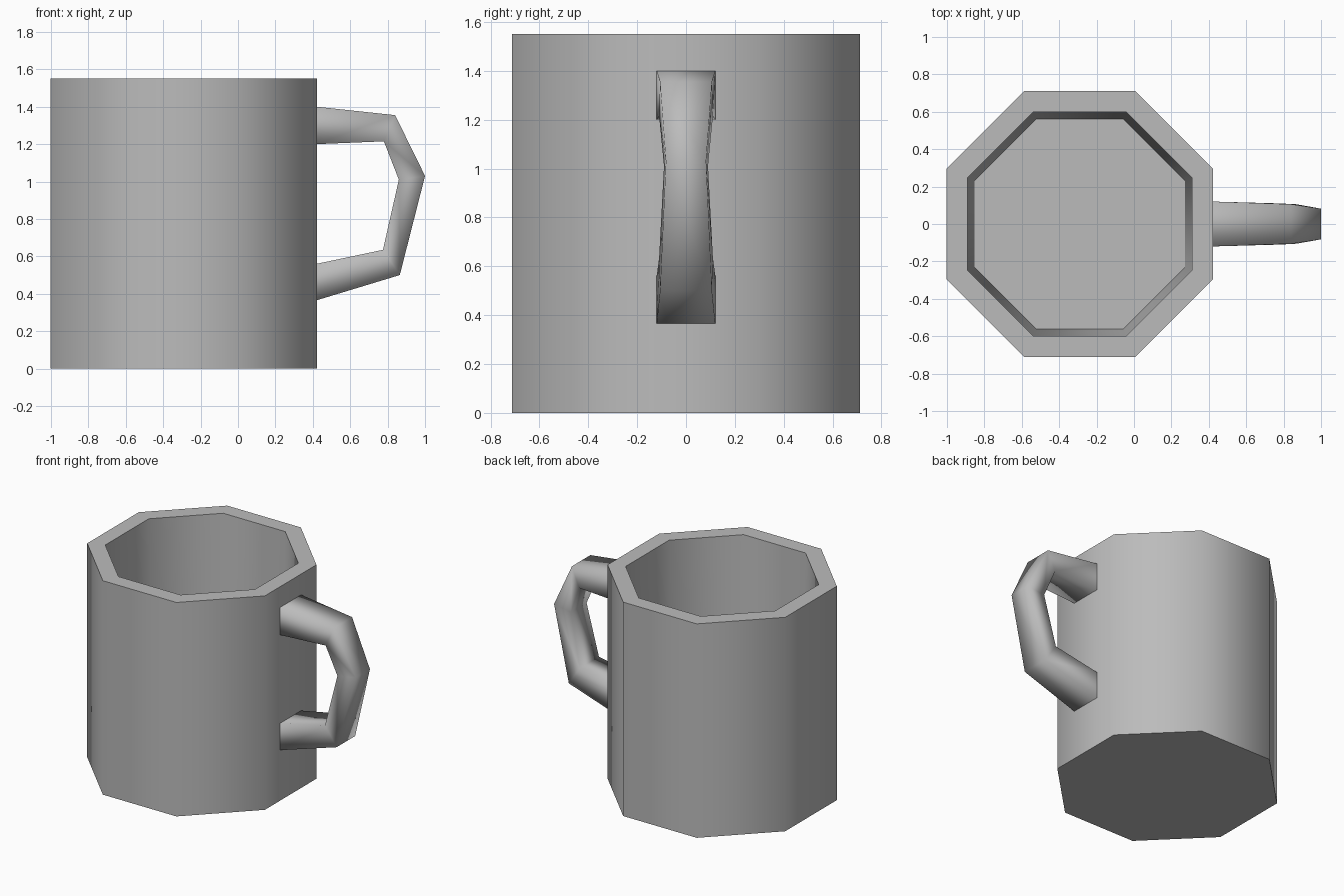
import bpy
import bmesh
from math import cos, sin, pi, radians

cube = bpy.data.objects.get("Cube")
if cube:
    bpy.data.objects.remove(cube, do_unlink=True)

GREY = (0.5, 0.5, 0.5, 1.0)
mat = bpy.data.materials.new("ceramic grey")
mat.use_nodes = True
mat.diffuse_color = GREY
mat.node_tree.nodes["Principled BSDF"].inputs["Base Color"].default_value = GREY


def loft(name, rings, cap, smooth_angle):
    """Skin a list of vertex rings into one mesh object."""
    bm = bmesh.new()
    loops = [[bm.verts.new(p) for p in ring] for ring in rings]
    for a, b in zip(loops, loops[1:]):
        n = len(a)
        for i in range(n):
            j = (i + 1) % n
            bm.faces.new((a[i], a[j], b[j], b[i]))
    if cap:
        bm.faces.new(loops[0][::-1])
        bm.faces.new(loops[-1])
    bmesh.ops.recalc_face_normals(bm, faces=bm.faces)
    mesh = bpy.data.meshes.new(name)
    bm.to_mesh(mesh)
    bm.free()
    mesh.materials.append(mat)
    obj = bpy.data.objects.new(name, mesh)
    bpy.context.collection.objects.link(obj)
    bpy.ops.object.select_all(action='DESELECT')
    obj.select_set(True)
    bpy.context.view_layer.objects.active = obj
    bpy.ops.object.shade_smooth_by_angle(angle=radians(smooth_angle))
    return obj


def octagon(apothem, z):
    r = apothem / cos(pi / 8)
    angles = [pi / 8 + i * pi / 4 for i in range(8)]
    return [(-0.29 + r * cos(a), r * sin(a), z) for a in angles]


# Mug body: outer wall, rim, tapered inner wall and floor
loft("mug_body", [octagon(0.712, 0), octagon(0.712, 1.55),
                  octagon(0.60, 1.55), octagon(0.562, 0.11)], True, 50)

# Handle sections: outer x, z, inner x, z, outer and inner half width
sections = [
    (0.42, 1.40, 0.42, 1.20, 0.12, 0.12),
    (0.84, 1.355, 0.78, 1.215, 0.106, 0.11),
    (1.00, 1.03, 0.86, 1.01, 0.082, 0.09),
    (0.865, 0.50, 0.775, 0.635, 0.106, 0.11),
    (0.42, 0.365, 0.42, 0.56, 0.12, 0.12),
]
rings = [[(ox, -wo, oz), (ox, wo, oz), (ix, wi, iz), (ix, -wi, iz)]
         for ox, oz, ix, iz, wo, wi in sections]
loft("handle", rings, False, 180)
